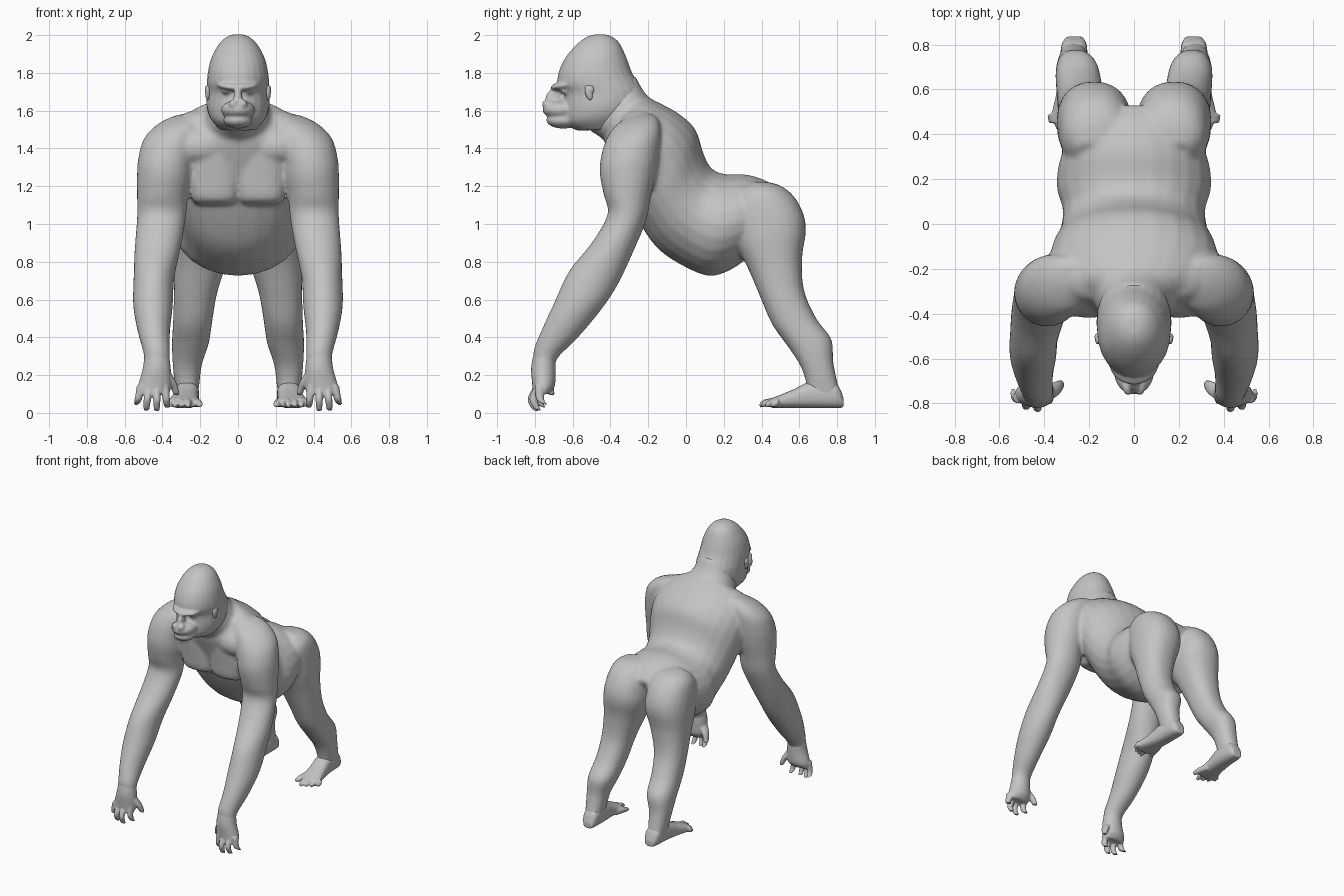
import bpy, bmesh, math
from mathutils import Matrix, Vector

cube = bpy.data.objects.get("Cube")
if cube:
    bpy.data.objects.remove(cube, do_unlink=True)

grey = bpy.data.materials.new("plain grey")
grey.use_nodes = True
grey.diffuse_color = (0.55, 0.55, 0.55, 1)
grey.node_tree.nodes["Principled BSDF"].inputs["Base Color"].default_value = (0.55, 0.55, 0.55, 1)


def spline(rings, steps=4):
    """Add in-between rings along a smooth curve."""
    pts = [rings[0], *rings, rings[-1]]
    out = []
    for p0, p1, p2, p3 in zip(pts, pts[1:], pts[2:], pts[3:]):
        for k in range(steps):
            t = k / steps
            out.append([b + .5 * t * (c - a + t * (2 * a - 5 * b + 4 * c - d + t * (3 * (b - c) + d - a)))
                        for a, b, c, d in zip(p0, p1, p2, p3)])
    return out + [rings[-1]]


def loft(bm, rings, side=1, power=1.0, segs=24):
    """Skin rings given as (front y, front z, back y, back z, centre x, half width)."""
    loops = []
    for fy, fz, by, bz, cx, w in spline(rings):
        loop = []
        for i in range(segs):
            a = 2 * math.pi * i / segs
            c, s = math.cos(a), math.sin(a)
            c = math.copysign(abs(c) ** power, c)
            s = math.copysign(abs(s) ** power, s)
            loop.append(bm.verts.new((side * (cx + w * s),
                                      (fy + by) / 2 + c * (fy - by) / 2,
                                      (fz + bz) / 2 + c * (fz - bz) / 2)))
        loops.append(loop)
    for a, b in zip(loops, loops[1:]):
        for i in range(segs):
            j = (i + 1) % segs
            bm.faces.new((a[i], a[j], b[j], b[i]))
    bm.faces.new(loops[0])
    bm.faces.new(loops[-1])


def ball(bm, centre, radii, tilt=0):
    m = (Matrix.Translation(Vector(centre)) @ Matrix.Rotation(math.radians(tilt), 4, 'X')
         @ Matrix.Diagonal((*radii, 1)))
    bmesh.ops.create_uvsphere(bm, u_segments=24, v_segments=14, radius=1, matrix=m)


def fuse(name, bm, voxel, smooth):
    """Blend the overlapping volumes into one skin."""
    bmesh.ops.recalc_face_normals(bm, faces=bm.faces)
    mesh = bpy.data.meshes.new(name)
    bm.to_mesh(mesh)
    bm.free()
    ob = bpy.data.objects.new(name, mesh)
    bpy.context.collection.objects.link(ob)
    bpy.ops.object.select_all(action='DESELECT')
    ob.select_set(True)
    bpy.context.view_layer.objects.active = ob
    rm = ob.modifiers.new("blend", 'REMESH')
    rm.mode = 'VOXEL'
    rm.voxel_size = voxel
    sm = ob.modifiers.new("soften", 'SMOOTH')
    sm.factor = 0.5
    sm.iterations = smooth
    for mod in ("blend", "soften"):
        bpy.ops.object.modifier_apply(modifier=mod)
    ob.data.materials.clear()
    ob.data.materials.append(grey)
    bpy.ops.object.shade_smooth_by_angle(angle=math.radians(45))


# Body: trunk from rump to collar
body = bmesh.new()
loft(body, [
    (.44, .95, .535, 1.13, 0, .18), (.37, .86, .45, 1.215, 0, .27),
    (.25, .765, .33, 1.26, 0, .33), (.13, .725, .20, 1.265, 0, .345),
    (.00, .77, .13, 1.30, 0, .318), (-.15, .87, .09, 1.38, 0, .33),
    (-.26, 1.03, .05, 1.50, 0, .365), (-.34, 1.20, -.04, 1.585, 0, .375),
    (-.42, 1.40, -.18, 1.66, 0, .29), (-.43, 1.46, -.25, 1.68, 0, .15)])
# Neck
loft(body, [
    (-.38, 1.36, -.06, 1.60, 0, .27), (-.43, 1.44, -.20, 1.675, 0, .19),
    (-.52, 1.50, -.27, 1.79, 0, .14)])

arm = [
    (-.32, 1.56, -.18, 1.585, .25, .08), (-.385, 1.51, -.145, 1.55, .30, .12),
    (-.43, 1.43, -.135, 1.475, .355, .143), (-.455, 1.33, -.145, 1.36, .382, .147),
    (-.455, 1.25, -.16, 1.26, .39, .145), (-.435, 1.15, -.185, 1.15, .40, .135),
    (-.415, 1.05, -.21, 1.02, .405, .13), (-.50, .90, -.28, .85, .425, .122),
    (-.62, .75, -.36, .68, .445, .108), (-.70, .58, -.445, .55, .45, .105),
    (-.76, .45, -.57, .40, .445, .085), (-.805, .34, -.68, .29, .43, .07),
    (-.81, .27, -.69, .24, .43, .07)]
leg = [
    (.28, 1.15, .36, 1.225, .17, .09), (.25, 1.10, .47, 1.215, .17, .14),
    (.24, 1.04, .56, 1.16, .172, .158), (.25, .96, .62, 1.06, .176, .165),
    (.27, .88, .635, .96, .18, .165), (.33, .76, .615, .82, .20, .14),
    (.39, .62, .625, .65, .225, .115), (.455, .47, .69, .50, .24, .104),
    (.54, .35, .77, .39, .252, .098), (.605, .25, .78, .27, .268, .078),
    (.635, .16, .805, .15, .27, .066), (.64, .08, .83, .07, .27, .055)]
for side in (1, -1):
    loft(body, arm, side)
    loft(body, leg, side, .88)
    # Chest slab with a flat underside, then collar and shoulder-top muscles
    loft(body, [
        (-.30, 1.10, -.20, 1.11, .12, .10), (-.365, 1.13, -.20, 1.14, .122, .122),
        (-.385, 1.24, -.22, 1.26, .125, .128), (-.40, 1.36, -.25, 1.40, .13, .12)], side, .75)
    ball(body, (side * .20, -.33, 1.42), (.16, .085, .10), -30)
    ball(body, (side * .19, -.24, 1.53), (.14, .11, .075))
fuse("body", body, .014, 5)

# Head: skull, brow ridge, nose, muzzle, chin
head = bmesh.new()
loft(head, [
    (-.49, 2.003, -.42, 2.003, 0, .03), (-.535, 1.985, -.385, 1.988, 0, .066),
    (-.59, 1.94, -.35, 1.955, 0, .105), (-.645, 1.87, -.315, 1.88, 0, .143),
    (-.675, 1.80, -.285, 1.80, 0, .16), (-.68, 1.74, -.255, 1.75, 0, .165),
    (-.65, 1.69, -.23, 1.70, 0, .166), (-.65, 1.60, -.23, 1.64, 0, .166),
    (-.64, 1.535, -.25, 1.58, 0, .145), (-.58, 1.495, -.32, 1.50, 0, .095)], power=.96)
ball(head, (0, -.62, 1.74), (.112, .10, .028), 12)
ball(head, (0, -.66, 1.605), (.09, .10, .052))
ball(head, (0, -.65, 1.55), (.078, .09, .045))
ball(head, (0, -.70, 1.665), (.024, .045, .05), -25)
for side in (1, -1):
    ball(head, (side * .025, -.732, 1.635), (.025, .032, .024))
    ball(head, (side * .062, -.638, 1.703), (.026, .026, .015))
fuse("head", head, .009, 4)

for side, label in ((1, "left"), (-1, "right")):
    # Ear: a rim with a fuller upper curl
    ear = bmesh.new()
    ball(ear, (side * .160, -.515, 1.695), (.014, .020, .042), 15)
    ball(ear, (side * .162, -.505, 1.712), (.014, .018, .024), 15)
    fuse(label + "_ear", ear, .005, 2)

    # Hand: palm, four fingers and a thumb
    hand = bmesh.new()
    loft(hand, [
        (-.805, .32, -.69, .28, .43, .066), (-.82, .24, -.69, .22, .43, .075),
        (-.815, .16, -.695, .14, .44, .088), (-.81, .10, -.725, .10, .45, .085)], side)
    for x0, x1, y1, z1 in ((.385, .375, -.785, .025), (.43, .43, -.82, .005),
                           (.475, .485, -.81, .01), (.515, .54, -.775, .04)):
        loft(hand, [
            (-.80, .15, -.75, .14, x0, .021), (y1 - .02, .075, y1 + .025, .07, (x0 + x1) / 2, .02),
            (y1 + .005, z1 + .012, y1 + .045, z1, x1, .016)], side, segs=12)
    loft(hand, [
        (-.79, .22, -.72, .21, .385, .028), (-.765, .16, -.70, .15, .345, .022),
        (-.735, .10, -.695, .09, .325, .016)], side, segs=12)
    fuse(label + "_hand", hand, .007, 2)

    # Foot: sole, four toes and a spread big toe
    foot = bmesh.new()
    loft(foot, [
        (.835, .075, .835, .03, .265, .035), (.79, .16, .80, .025, .267, .057),
        (.66, .165, .69, .025, .27, .064), (.57, .125, .58, .025, .28, .068),
        (.49, .092, .49, .025, .29, .078), (.45, .078, .45, .028, .295, .078)], side, .8)
    for x0, x1, y1 in ((.262, .265, .39), (.295, .30, .40), (.328, .335, .42), (.358, .368, .45)):
        loft(foot, [
            (.49, .08, .49, .035, x0, .019), (y1 + .035, .075, y1 + .035, .035, x1, .018),
            (y1, .055, y1, .027, x1, .013)], side, segs=12)
    loft(foot, [
        (.55, .085, .55, .03, .235, .028), (.48, .075, .48, .03, .212, .022),
        (.43, .058, .43, .028, .202, .015)], side, segs=12)
    fuse(label + "_foot", foot, .007, 2)
